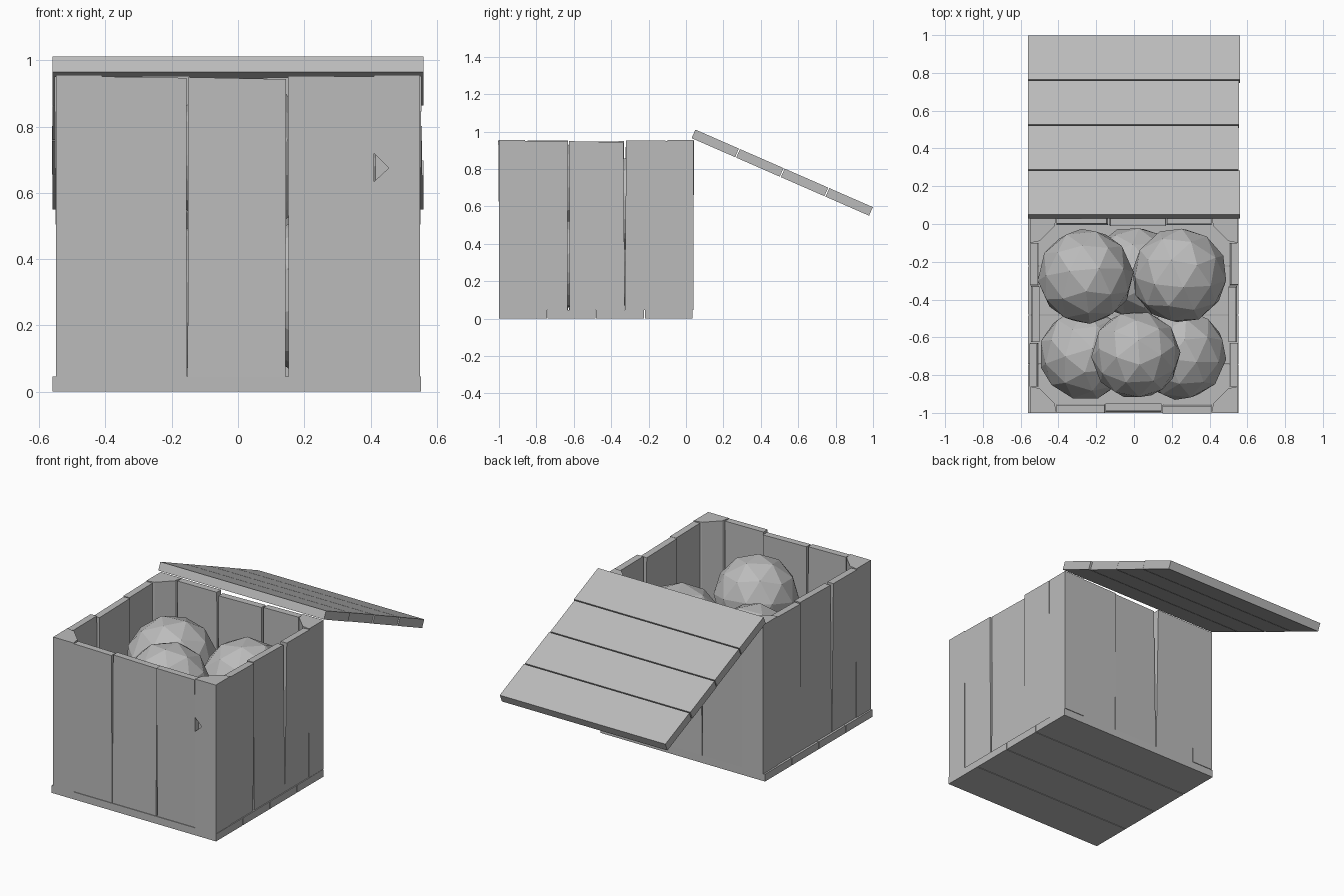
import bpy, bmesh, math
from mathutils import Vector, Matrix

cube = bpy.data.objects.get("Cube")
if cube:
    bpy.data.objects.remove(cube, do_unlink=True)

grey = bpy.data.materials.new("plain_grey")
grey.use_nodes = True
tone = (0.5, 0.5, 0.5, 1)
grey.diffuse_color = tone
grey.node_tree.nodes["Principled BSDF"].inputs["Base Color"].default_value = tone

HX, Y0, Y1 = 0.55, -1.0, 0.04      # crate footprint
FLOOR, TOP, POST = 0.045, 0.955, 0.14


def make_object(name, bm):
    bmesh.ops.recalc_face_normals(bm, faces=bm.faces)
    mesh = bpy.data.meshes.new(name)
    bm.to_mesh(mesh)
    bm.free()
    mesh.materials.append(grey)
    obj = bpy.data.objects.new(name, mesh)
    bpy.context.collection.objects.link(obj)
    return obj


def loft(name, ring_a, ring_b):
    """Closed prism between two matching rings of points."""
    bm = bmesh.new()
    a = [bm.verts.new(p) for p in ring_a]
    b = [bm.verts.new(p) for p in ring_b]
    n = len(a)
    bm.faces.new(a)
    bm.faces.new(b[::-1])
    for i in range(n):
        j = (i + 1) % n
        bm.faces.new((a[i], a[j], b[j], b[i]))
    return make_object(name, bm)


def slat(name, x0, x1, y0, y1, z0, z1, matrix=Matrix()):
    rings = [[matrix @ Vector(p) for p in ((x0, y0, z), (x1, y0, z), (x1, y1, z), (x0, y1, z))]
             for z in (z0, z1)]
    return loft(name, *rings)


# Floor slats
step = (Y1 - Y0) / 4
for i in range(4):
    y = Y0 + i * step
    slat(f"floor_slat_{i + 1}", -0.56, 0.552, y, y + step - 0.004, 0, FLOOR)

# Open lid, hinged on the back edge and sloping down behind the crate
hinge = Matrix.Translation((0, 0.03, 0.965)) @ Matrix.Rotation(math.radians(-23.6), 4, 'X')
ends = ((-0.56, 0.56), (-0.56, 0.552), (-0.562, 0.556), (-0.56, 0.56))
for i, (x0, x1) in enumerate(ends):
    y = i * 0.2605
    slat(f"lid_slat_{i + 1}", x0, x1, y, y + 0.254, 0, 0.05, hinge)

# Corner posts with a bevelled inner side
outline = ((0, 0), (POST, 0), (POST - 0.01, 0.05), (0.05, POST - 0.01), (0, POST))
posts = {}
for side, sx in (("right", -1), ("left", 1)):
    for end, y, sy in (("front", Y0, 1), ("back", Y1, -1)):
        rings = [[(sx * (HX - u), y + sy * v, z) for u, v in outline] for z in (FLOOR, TOP)]
        posts[side, end] = loft(f"{end}_{side}_post", *rings)

# Splintered chip in one front post
chip = ((0.39, 0.74), (0.455, 0.675), (0.39, 0.615))
cutter = loft("chip_cutter", [(x, Y0 - 0.02, z) for x, z in chip],
              [(x, Y0 + 0.025, z) for x, z in chip])
cutter.hide_render = True
cutter.hide_viewport = True
cut = posts["left", "front"].modifiers.new("chip", 'BOOLEAN')
cut.object = cutter
cut.solver = 'EXACT'


def wall(name, centre, turn, half, depth, gaps):
    """Three upright boards; each gap is (position, bottom width, top width)."""
    place = Matrix.Translation(centre) @ Matrix.Rotation(math.radians(turn), 4, 'Z')
    edge = half - POST
    marks = [(-edge, 0, 0), *gaps, (edge, 0, 0)]
    for i in range(3):
        (a, ab, at), (b, bb, bt) = marks[i], marks[i + 1]
        lean = (0.004, -0.006, 0.008)[i]
        drop = (0.008, 0.012, 0.004)[i]
        corners = ((a + ab / 2, FLOOR, 0), (b - bb / 2, FLOOR, 0),
                   (b - bt / 2, TOP - drop, lean), (a + at / 2, TOP - drop / 2, lean))
        rings = [[place @ Vector((u, -depth + v - out, z)) for u, z, out in corners]
                 for v in (0.004, 0.045)]
        loft(f"{name}_board_{i + 1}", *rings)


mid = (Y0 + Y1) / 2
HY = (Y1 - Y0) / 2
wall("front_wall", (0, mid, 0), 0, HX, HY, ((-0.153, 0.002, 0.006), (0.148, 0.01, 0.005)))
wall("left_wall", (0, mid, 0), 90, HY, HX, ((-0.148, 0.012, 0.006), (0.153, 0.001, 0.014)))
wall("back_wall", (0, mid, 0), 180, HX, HY, ((-0.17, 0.002, 0.008), (0.135, 0.004, 0.022)))
wall("right_wall", (0, mid, 0), 270, HY, HX, ((-0.153, 0.002, 0.01), (0.148, 0.004, 0.008)))

# Faceted balls: three on the floor, three resting on top
balls = ((-0.26, -0.69, 0.29, 0.245), (0.245, -0.69, 0.29, 0.245), (0, -0.255, 0.29, 0.245),
         (-0.256, -0.277, 0.615, 0.255), (0.24, -0.272, 0.61, 0.255), (0.01, -0.692, 0.705, 0.237))
for i, (x, y, z, r) in enumerate(balls):
    bm = bmesh.new()
    spin = Matrix.Rotation(0.7 * i, 4, 'Z') @ Matrix.Rotation(0.4 + 0.5 * i, 4, 'X')
    bmesh.ops.create_icosphere(bm, subdivisions=2, radius=r,
                               matrix=Matrix.Translation((x, y, z)) @ spin)
    make_object(f"ball_{i + 1}", bm)
